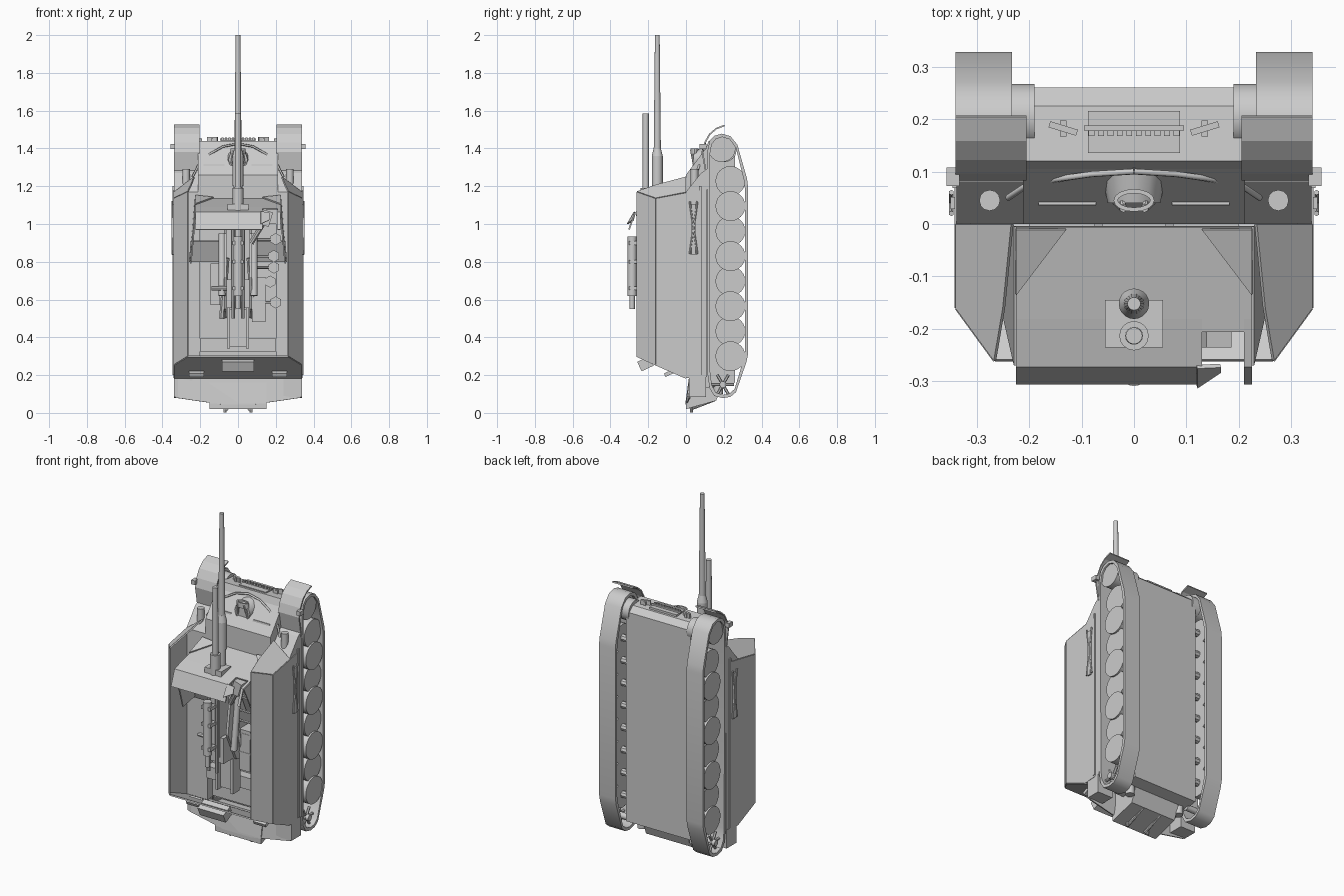
import bpy, bmesh, math
from mathutils import Vector, Matrix

if "Cube" in bpy.data.objects:
    bpy.data.objects.remove(bpy.data.objects["Cube"])


def finish(name, bm, smooth=False, solid=0):
    bmesh.ops.recalc_face_normals(bm, faces=bm.faces)
    me = bpy.data.meshes.new(name)
    bm.to_mesh(me)
    bm.free()
    if smooth:
        me.polygons.foreach_set("use_smooth", [True] * len(me.polygons))
        me.set_sharp_from_angle(angle=math.radians(35))
    ob = bpy.data.objects.new(name, me)
    bpy.context.collection.objects.link(ob)
    if solid:
        m = ob.modifiers.new("thickness", 'SOLIDIFY')
        m.thickness = solid
        m.offset = 0
    return ob


def box(name, c, size, rot=(0, 0, 0)):
    bm = bmesh.new()
    bmesh.ops.create_cube(bm, size=1)
    for v in bm.verts:
        v.co = Vector(a * b for a, b in zip(v.co, size))
    ob = finish(name, bm)
    ob.location = c
    ob.rotation_euler = rot
    return ob


def prism(name, prof, x0, x1):
    """Extrude a (y, z) profile across x."""
    bm = bmesh.new()
    f = bm.faces.new([bm.verts.new((x0, y, z)) for y, z in prof])
    r = bmesh.ops.extrude_face_region(bm, geom=[f])
    for v in r['geom']:
        if isinstance(v, bmesh.types.BMVert):
            v.co.x = x1
    return finish(name, bm)


def sheet(name, path, x0, x1, t=.008):
    """Bent plate following a (y, z) path."""
    bm = bmesh.new()
    rows = [[bm.verts.new((x, y, z)) for x in (x0, x1)] for y, z in path]
    for a, b in zip(rows, rows[1:]):
        bm.faces.new((a[0], a[1], b[1], b[0]))
    return finish(name, bm, solid=t)


def plate(name, pts, t=.008, s=1):
    bm = bmesh.new()
    bm.faces.new([bm.verts.new((x * s, y, z)) for x, y, z in pts])
    return finish(name, bm, solid=t)


def rod(name, a, b, r, r2=None, n=16):
    a, b = Vector(a), Vector(b)
    d = b - a
    bm = bmesh.new()
    bmesh.ops.create_cone(bm, cap_ends=True, segments=n, radius1=r,
                          radius2=r if r2 is None else r2, depth=d.length)
    bm.transform(Matrix.Translation((a + b) / 2) @ d.to_track_quat('Z', 'Y').to_matrix().to_4x4())
    return finish(name, bm, smooth=n > 8)


def cable(name, pts, r):
    cu = bpy.data.curves.new(name, 'CURVE')
    cu.dimensions = '3D'
    cu.bevel_depth = r
    cu.bevel_resolution = 1
    sp = cu.splines.new('POLY')
    sp.points.add(len(pts) - 1)
    for p, c in zip(sp.points, pts):
        p.co = (*c, 1)
    ob = bpy.data.objects.new(name, cu)
    bpy.context.collection.objects.link(ob)


# Hull standing on its tail: nose up, belly towards +y
prism("hull", [(.26, .16), (.26, 1.40), (.225, 1.43), (.12, 1.44), (.105, 1.40), (0, 1.26),
               (0, 1.0), (.06, 1.0), (.06, .19), (.09, .13)], -.212, .212)
plate("rear_hull_plate", [(-.33, .02, .08), (-.09, .0, .045), (.09, .0, .045), (.33, .02, .08),
                          (.33, .02, .19), (-.33, .02, .19)])
prism("tail_underside", [(.0, .02), (.16, .065), (.2, .17), (.02, .19), (.0, .05)], -.15, .15)

# Running gear on both sides
TRACK = [(.19, 1.478), (.235, 1.465), (.272, 1.42), (.323, 1.24), (.328, 1.20), (.328, .31), (.32, .27),
         (.265, .11), (.235, .085), (.195, .078), (.15, .09), (.125, .13), (.115, .20), (.112, 1.38),
         (.125, 1.44), (.15, 1.467)]
for s in (-1, 1):
    bm = bmesh.new()
    cy, cz, loops = .21, .78, []
    for x in (.233, .34):
        for ky, kz in ((1, 1), (.86, .975)):
            loops.append([bm.verts.new((s * x, cy + (y - cy) * ky, cz + (z - cz) * kz)) for y, z in TRACK])
    n = len(TRACK)
    for a, b in ((0, 1), (1, 3), (3, 2), (2, 0)):
        for i in range(n):
            j = (i + 1) % n
            bm.faces.new((loops[a][i], loops[a][j], loops[b][j], loops[b][i]))
    finish("track", bm, smooth=True)
    for i in range(8):
        z = .30 + i * .1325
        o = .325 if i % 2 else .335
        rod("road_wheel", (s * .25, .235, z), (s * o, .235, z), .079, n=24)
        rod("axle", (s * .2, .235, z), (s * .25, .235, z), .02, n=8)
    rod("drive_sprocket", (s * .25, .19, 1.40), (s * .33, .19, 1.40), .072, n=24)
    rod("final_drive", (s * .19, .205, 1.39), (s * .25, .205, 1.39), .062, n=16)
    # open spoked idler at the tail
    rod("idler_hub", (s * .2, .195, .15), (s * .335, .195, .15), .018, n=12)
    for k in range(6):
        a = k * math.pi / 3
        rod("idler_spoke", (s * .31, .195, .15),
            (s * .31, .195 + .06 * math.cos(a), .15 + .06 * math.sin(a)), .008, n=6)
    # sponson, fender and curved mudguard
    prism("sponson", [(.11, .19), (.11, 1.29), (.08, 1.27), (0, 1.17), (0, .19)], s * .2, s * .338)
    sheet("mudguard", [(.11, 1.25), (.087, 1.38), (.10, 1.43), (.125, 1.475), (.16, 1.505), (.205, 1.522)],
          s * .205, s * .34)
    box("rear_fender", (s * .29, .06, .14), (.1, .09, .11))
    box("rear_lamp", (s * .29, .03, .11), (.06, .03, .025))
    rod("rear_tow_hook", (s * .07, .03, .06), (s * .07, .03, .003), .008, n=8)
    rod("rear_tow_bar", (s * .06, .02, .02), (s * .06, .15, .07), .009, n=8)
    rod("exhaust_pipe", (s * .17, .17, .10), (s * .17, .17, .2), .025, n=12)

    # Open-topped fighting compartment walls
    plate("side_wall", [(.338, .08, .19), (.338, .08, 1.18), (.338, -.16, 1.135), (.338, -.16, .255),
                        (.338, 0, .185)], s=s)
    plate("upper_side_wall", [(.338, -.16, .255), (.338, -.16, 1.135), (.265, -.26, 1.17),
                              (.265, -.26, .30)], s=s)
    plate("front_corner_plate", [(.232, 0, 1.248), (.338, 0, 1.166), (.338, -.16, 1.135),
                                 (.265, -.26, 1.17), (.248, -.16, 1.205)], s=s)
    # Side stowage
    sheet("side_rail", [(.075, .2), (.075, 1.2)], s * .338, s * .346, .012)
    box("side_box", (s * .343, .04, .97), (.014, .022, .27))
    rod("side_tool", (s * .348, .06, .84), (s * .348, .02, 1.12), .005, n=6)
    rod("side_tool", (s * .348, .02, .84), (s * .348, .06, 1.12), .005, n=6)
    box("width_marker", (s * .345, .09, 1.41), (.025, .036, .025))
    rod("headlamp", (s * .275, .045, 1.2), (s * .275, .045, 1.29), .02, n=12)
    # Glacis fittings
    box("vision_port", (s * .127, .045, 1.30), (.11, .022, .03), (math.radians(-8), 0, 0))
    box("nose_bracket", (s * .135, .182, 1.445), (.055, .012, .03), (0, 0, s * .3))
    box("nose_bracket_foot", (s * .135, .182, 1.44), (.012, .03, .03))
    cable("tow_cable", [(s * .24, .05, 1.25), (s * .21, .07, 1.31), (s * .15, .085, 1.37),
                        (s * .08, .095, 1.41), (s * .0, .1, 1.425)], .006)

plate("rear_wall", [(-.265, -.26, .30), (-.338, -.16, .255), (-.338, 0, .185), (.338, 0, .185),
                    (.338, -.16, .255), (.265, -.26, .30)])
box("rear_stowage_roll", (0, -.215, .26), (.17, .07, .055), (math.radians(25), 0, 0))
for s in (-1, 1):
    box("rear_step", (s * .22, -.09, .21), (.08, .05, .02), (math.radians(25), 0, 0))
box("floor_box", (0, .03, .36), (.4, .08, .07))
box("compartment_floor", (0, .055, .6), (.64, .02, .8))

# Nose: spare plate with comb, hatch and travel lock
box("nose_plate", (0, .175, 1.438), (.175, .08, .012))
box("nose_rail", (0, .183, 1.447), (.19, .01, .012))
for i in range(10):
    box("nose_tooth", (-.081 + i * .018, .173, 1.448), (.011, .01, .018))
rod("driver_hatch", (0, .11, 1.34), (0, .04, 1.34), .065, .05, n=12)
for s in (-1, 1):
    rod("travel_lock_leg", (s * .04, .05, 1.28), (s * .02, .03, 1.39), .008, n=8)
    rod("travel_lock_brace", (s * .03, .1, 1.33), (s * .02, .03, 1.39), .006, n=8)
bm = bmesh.new()
bmesh.ops.create_circle(bm, segments=16, radius=.035)
bmesh.ops.transform(bm, matrix=Matrix.Translation((0, .045, 1.40)) @ Matrix.Diagonal((1, .5, 1, 1)), verts=bm.verts)
r = bmesh.ops.extrude_edge_only(bm, edges=bm.edges[:])
for v in r['geom']:
    if isinstance(v, bmesh.types.BMVert):
        v.co.z -= .03
finish("travel_lock_ring", bm, solid=.008)

# Gun: barrel, sleeve, recoil tubes, cradle, breech
Y = -.152
for z0, z1, a, b in ((1.38, 2.0, .019, .0125), (1.20, 1.36, .029, .029), (1.36, 1.40, .029, .019),
                     (.95, 1.20, .024, .024)):
    rod("barrel", (0, Y, z0), (0, Y, z1), a, b, n=20)
rod("recoil_tube", (0, -.213, .62), (0, -.213, 1.585), .019, .016, n=16)
rod("recoil_collar", (0, -.213, 1.05), (0, -.213, 1.19), .028, n=16)
rod("recuperator", (0, -.285, .62), (0, -.285, .935), .024, n=16)
rod("recuperator_cap", (0, -.285, .55), (0, -.285, .62), .014, n=12)
for z in (.66, .8, .9):
    box("recuperator_band", (0, -.275, z), (.06, .055, .02))
box("cradle", (0, -.17, .84), (.075, .11, .5))
box("cradle_head", (0, -.19, 1.08), (.11, .09, .05))
box("breech", (0, -.16, .63), (.12, .12, .15))
box("loading_tray", (0, -.08, .45), (.11, .05, .2))
rod("breech_handle", (-.14, -.17, .66), (0, -.17, .66), .012, n=8)
for s in (-1, 1):
    rod("trail_arm", (s * .085, -.06, .5), (s * .06, -.12, .82), .016, n=8)
    rod("balance_cylinder", (s * .085, -.16, .62), (s * .085, -.12, .95), .018, n=12)
    rod("cradle_rod", (s * .025, -.235, .5), (s * .025, -.235, 1.0), .009, n=8)
    box("tray_rail", (s * .05, -.1, .45), (.015, .06, .22))
    prism("carriage_cheek", [(.05, .5), (-.12, .55), (-.2, .72), (-.17, .95), (.05, 1.0)], s * .06, s * .075)

# Gun shield with sight opening on the right
PATH = [(-.005, 1.13), (-.18, 1.085), (-.27, 1.06), (-.302, .97)]
for x0, x1 in ((-.225, -.06), (-.06, .06), (.06, .13), (.21, .225)):
    sheet("gun_shield", PATH, x0, x1)
sheet("gun_shield", [PATH[0], (-.205, 1.079)], .13, .21)
for s in (-1, 1):
    plate("shield_wing", [(.225, -.27, 1.06), (.225, -.005, 1.13), (.25, 0, .82), (.25, -.16, .79)], s=s)
    plate("shield_corner", [(.225, -.135, 1.105), (.225, -.01, 1.15), (.13, -.01, 1.14)], s=s)
plate("ammunition_shelf", [(-.25, -.09, .91), (-.08, -.09, .91), (-.08, -.04, .80), (-.26, -.04, .80)])
plate("right_shelf", [(.25, -.09, .91), (.09, -.09, .91), (.09, -.04, .80), (.26, -.04, .80)])
plate("sight_flap", [(.12, -.31, 1.0), (.165, -.28, 1.02), (.165, -.27, 1.06), (.12, -.272, 1.065)])
box("sight", (.15, -.21, 1.03), (.05, .05, .08), (0, .3, 0))
rod("sight_mount", (.07, -.17, .9), (.15, -.2, 1.03), .014, n=8)

# Hand wheels and seats on the right of the gun
for x, z in ((.2, .92), (.19, .83), (.19, .77), (.17, .695), (.2, .585)):
    rod("seat", (x, -.1, z), (x, -.085, z), .032, n=6)
    rod("seat_arm", (x, -.09, z), (.06, -.09, z), .007, n=6)
box("left_equipment", (-.12, -.06, .68), (.05, .1, .22))
box("right_equipment", (.11, -.05, .6), (.07, .09, .24))
